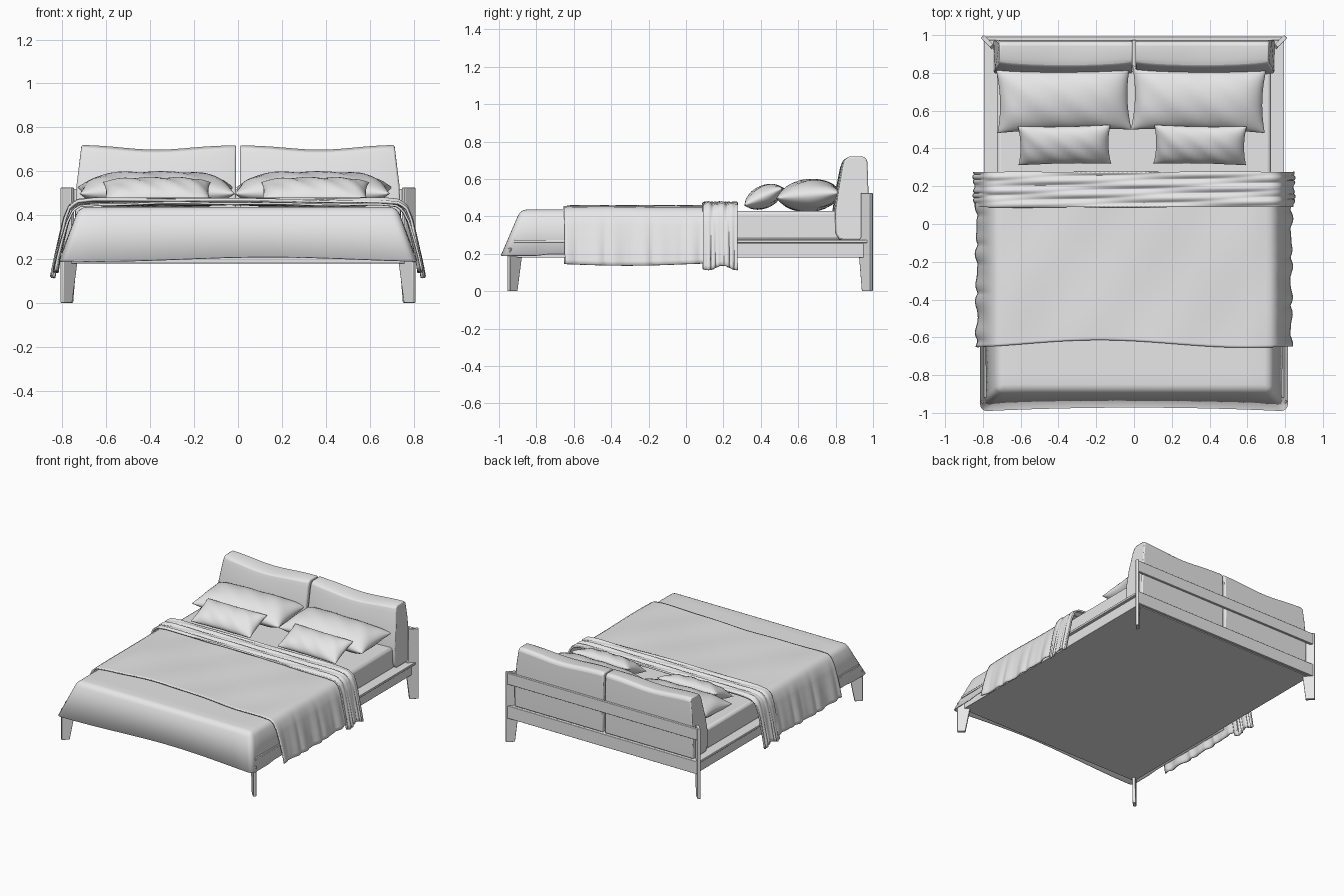
import bpy, bmesh, math
from mathutils import Vector, Matrix

old = bpy.data.objects.get("Cube")
if old:
    bpy.data.objects.remove(old, do_unlink=True)

grey = bpy.data.materials.new("light grey")
grey.use_nodes = True
grey.diffuse_color = (0.8, 0.8, 0.8, 1)
grey.node_tree.nodes["Principled BSDF"].inputs["Base Color"].default_value = (0.8, 0.8, 0.8, 1)


def finish(name, bm, angle=35):
    bmesh.ops.recalc_face_normals(bm, faces=bm.faces)
    me = bpy.data.meshes.new(name)
    bm.to_mesh(me)
    bm.free()
    me.materials.append(grey)
    ob = bpy.data.objects.new(name, me)
    bpy.context.collection.objects.link(ob)
    bpy.ops.object.select_all(action='DESELECT')
    ob.select_set(True)
    bpy.context.view_layer.objects.active = ob
    bpy.ops.object.shade_smooth_by_angle(angle=math.radians(angle))
    return ob


def bevel(ob, width, segments=3):
    m = ob.modifiers.new("bevel", 'BEVEL')
    m.width, m.segments = width, segments


def box(name, x0, x1, y0, y1, z0, z1, width=0.003):
    bm = bmesh.new()
    bmesh.ops.create_cube(bm, size=1)
    for v in bm.verts:
        v.co = ((x0 + x1) / 2 + v.co.x * (x1 - x0), (y0 + y1) / 2 + v.co.y * (y1 - y0),
                (z0 + z1) / 2 + v.co.z * (z1 - z0))
    ob = finish(name, bm)
    bevel(ob, width, 2)
    return ob


def grid(bm, nu, nv, fn):
    """Sheet of quads through fn(u, v), with u and v from 0 to 1."""
    vs = [[bm.verts.new(fn(i / nu, j / nv)) for j in range(nv + 1)] for i in range(nu + 1)]
    for i in range(nu):
        for j in range(nv):
            bm.faces.new((vs[i][j], vs[i + 1][j], vs[i + 1][j + 1], vs[i][j + 1]))


# Diagonal plate legs: profile is (distance in from the corner, height)
def leg(name, sx, sy, cx, cy, profile, t=0.011):
    inward = Vector((-sx, -sy, 0))
    across = Vector((sx, -sy, 0)).normalized() * t
    bm = bmesh.new()
    rings = [[bm.verts.new(Vector((sx * cx, sy * cy, z)) + inward * d + across * s) for d, z in profile]
             for s in (-1, 1)]
    bm.faces.new(rings[0])
    bm.faces.new(rings[1])
    n = len(profile)
    for i in range(n):
        k = (i + 1) % n
        bm.faces.new((rings[0][i], rings[0][k], rings[1][k], rings[1][i]))
    bevel(finish(name, bm), 0.003, 2)


for side, sx in (("left", 1), ("right", -1)):
    leg("front_leg_" + side, sx, -1, 0.803, 0.948, [(0, 0), (0.04, 0), (0.07, 0.23), (0, 0.23)])
    leg("back_leg_" + side, sx, 1, 0.803, 0.992,
        [(0, 0), (0.045, 0), (0.066, 0.26), (0.05, 0.29), (0.05, 0.525), (0, 0.525)])

# Bed frame and back rails
box("platform", -0.775, 0.775, -0.92, 0.965, 0.18, 0.258)
box("platform_lip", -0.795, 0.795, -0.92, 0.975, 0.258, 0.275)
box("back_rail_lower", -0.795, 0.795, 0.972, 0.992, 0.18, 0.275)
box("back_rail_upper", -0.795, 0.795, 0.972, 0.992, 0.435, 0.52)
box("mattress", -0.725, 0.725, -0.88, 0.83, 0.27, 0.43, 0.02)


# Headboard cushions: side profile swept across the width
back_profile = [(0.81, 0.275), (0.79, 0.31), (0.787, 0.42), (0.805, 0.54), (0.828, 0.67), (0.84, 0.705),
                (0.86, 0.718), (0.94, 0.718), (0.957, 0.70), (0.962, 0.60), (0.964, 0.42), (0.962, 0.275)]
for side, sx in (("left", 1), ("right", -1)):
    bm = bmesh.new()
    n, rows = len(back_profile), []
    for i in range(15):
        u = i / 14
        row = []
        for y, z in back_profile:
            x = 0.008 + u * (0.735 - 0.03 * max(0, (z - 0.48) / 0.24))
            h = max(0, (z - 0.5) / 0.22)
            dip = 0.016 * math.sin(math.pi * u) * h - 0.004 * math.sin(9 * u) * h
            puff = 0.018 * math.sin(math.pi * u) ** 0.6 if y < 0.85 else 0
            row.append(bm.verts.new((sx * x, y - puff + 0.012, z - dip)))
        rows.append(row)
    for a, b in zip(rows, rows[1:]):
        for j in range(n):
            k = (j + 1) % n
            bm.faces.new((a[j], a[k], b[k], b[j]))
    bm.faces.new(rows[0])
    bm.faces.new(rows[-1])
    bevel(finish("headboard_cushion_" + side, bm), 0.008, 2)


# Pillows: two puffed sheets joined along a pinched seam
def pillow(name, centre, w, d, h, tilt, turn):
    bm = bmesh.new()
    for s in (-1, 1):
        def point(u, v):
            a, b = math.sin((u - 0.5) * math.pi), math.sin((v - 0.5) * math.pi)
            puff = max(0, (1 - a ** 4) * (1 - b * b)) ** 0.55
            x = a * w / 2 * (1 - 0.05 * (1 - b * b))
            y = b * d / 2 * (1 - 0.07 * (1 - a * a))
            crease = 0.004 * math.sin(11 * a + 5 * b) * puff
            return (x, y, s * h / 2 * puff + crease)
        grid(bm, 28, 20, point)
    bmesh.ops.remove_doubles(bm, verts=bm.verts, dist=0.0005)
    rot = Matrix.Rotation(math.radians(turn), 4, 'Z') @ Matrix.Rotation(math.radians(tilt), 4, 'X')
    bmesh.ops.transform(bm, matrix=Matrix.Translation(centre) @ rot, verts=bm.verts)
    finish(name, bm, 60)


pillow("large_pillow_left", (0.342, 0.66, 0.512), 0.71, 0.34, 0.17, 5, -1.5)
pillow("large_pillow_right", (-0.372, 0.66, 0.512), 0.71, 0.34, 0.17, 5, 1.5)
pillow("small_pillow_left", (0.35, 0.418, 0.505), 0.49, 0.225, 0.115, 24, -1)
pillow("small_pillow_right", (-0.368, 0.418, 0.505), 0.49, 0.225, 0.115, 24, 1)

# Bedspread over the foot end, flared towards its open bottom
bm = bmesh.new()
bmesh.ops.create_cube(bm, size=1)
for v in bm.verts:
    top, front = v.co.z > 0, v.co.y < 0
    v.co = (math.copysign(0.725 if top else 0.815, v.co.x),
            (-0.885 if top else -0.992) if front else 0.0, 0.437 if top else 0.2)
bm.normal_update()
soft = [e for e in bm.edges if all(f.normal.y < 0.5 and f.normal.z > -0.5 for f in e.link_faces)]
bmesh.ops.bevel(bm, geom=soft, offset=0.035, segments=4, profile=0.5, affect='EDGES')
bmesh.ops.delete(bm, geom=[f for f in bm.faces if f.normal.z < -0.9 or f.normal.y > 0.9], context='FACES_ONLY')
bmesh.ops.subdivide_edges(bm, edges=[e for e in bm.edges if e.calc_length() > 0.6], cuts=12, use_grid_fill=True)
for v in bm.verts:
    low = (0.437 - v.co.z) / 0.237
    if v.co.y < -0.8:
        v.co.y += 0.02 * low * (1 - (v.co.x / 0.82) ** 2)
        v.co.z += 0.01 * low * math.sin(4 * v.co.x + 1)
sheet = finish("bedspread", bm, 40)
m = sheet.modifiers.new("thickness", 'SOLIDIFY')
m.thickness = 0.008


# Draped cloths: half section (x, z) mirrored and swept along y
def drape(name, half, nu, nv, y_at, shift, thick):
    pts = [Vector((-x, z)) for x, z in reversed(half)] + [Vector(p) for p in half]
    lens = [0]
    for a, b in zip(pts, pts[1:]):
        lens.append(lens[-1] + (b - a).length)

    def point(u, v):
        t = u * lens[-1]
        i = max(k for k in range(len(pts) - 1) if lens[k] <= t + 1e-9)
        p = pts[i].lerp(pts[i + 1], min(1, (t - lens[i]) / (lens[i + 1] - lens[i])))
        y = y_at(p.x, v)
        hang = max(0, min(1, (0.43 - p.y) / 0.28))
        dx, dz = shift(p.x, y, hang)
        return (p.x + math.copysign(dx, p.x), y, p.y + dz)

    bm = bmesh.new()
    grid(bm, nu, nv, point)
    ob = finish(name, bm, 60)
    mod = ob.modifiers.new("thickness", 'SOLIDIFY')
    mod.thickness, mod.offset = thick, 0


def blanket_shift(x, y, hang):
    ripple = math.sin(24 * y + (1 if x > 0 else 2.4)) + 0.4 * math.sin(51 * y)
    flat = 0.003 * math.sin(6 * y + 5 * x) + 0.002 * math.sin(13 * x - 9 * y)
    return 0.012 * hang * ripple, flat * (1 - hang) + 0.008 * hang * math.sin(5 * y)


drape("blanket", [(0.3, 0.452), (0.64, 0.450), (0.72, 0.443), (0.75, 0.425), (0.775, 0.37),
                  (0.795, 0.29), (0.812, 0.21), (0.822, 0.145)], 90, 60,
      lambda x, v: -0.635 + 0.02 * math.sin(4 * x + 2.3) * (1 - v) + v * 0.76, blanket_shift, 0.01)


def throw_shift(x, y, hang):
    fold = math.sin(95 * y + 4 * x) + 0.6 * math.sin(160 * y - 7 * x)
    return 0.008 * hang * fold, 0.005 * fold * (1 - hang) + 0.012 * hang * math.sin(40 * y)


drape("folded_throw", [(0.3, 0.466), (0.66, 0.468), (0.735, 0.46), (0.768, 0.435), (0.79, 0.38),
                       (0.808, 0.29), (0.825, 0.2), (0.838, 0.125)], 90, 40,
      lambda x, v: 0.09 + v * 0.185 + 0.008 * math.sin(7 * x) * (1 - abs(2 * v - 1)), throw_shift, 0.012)
